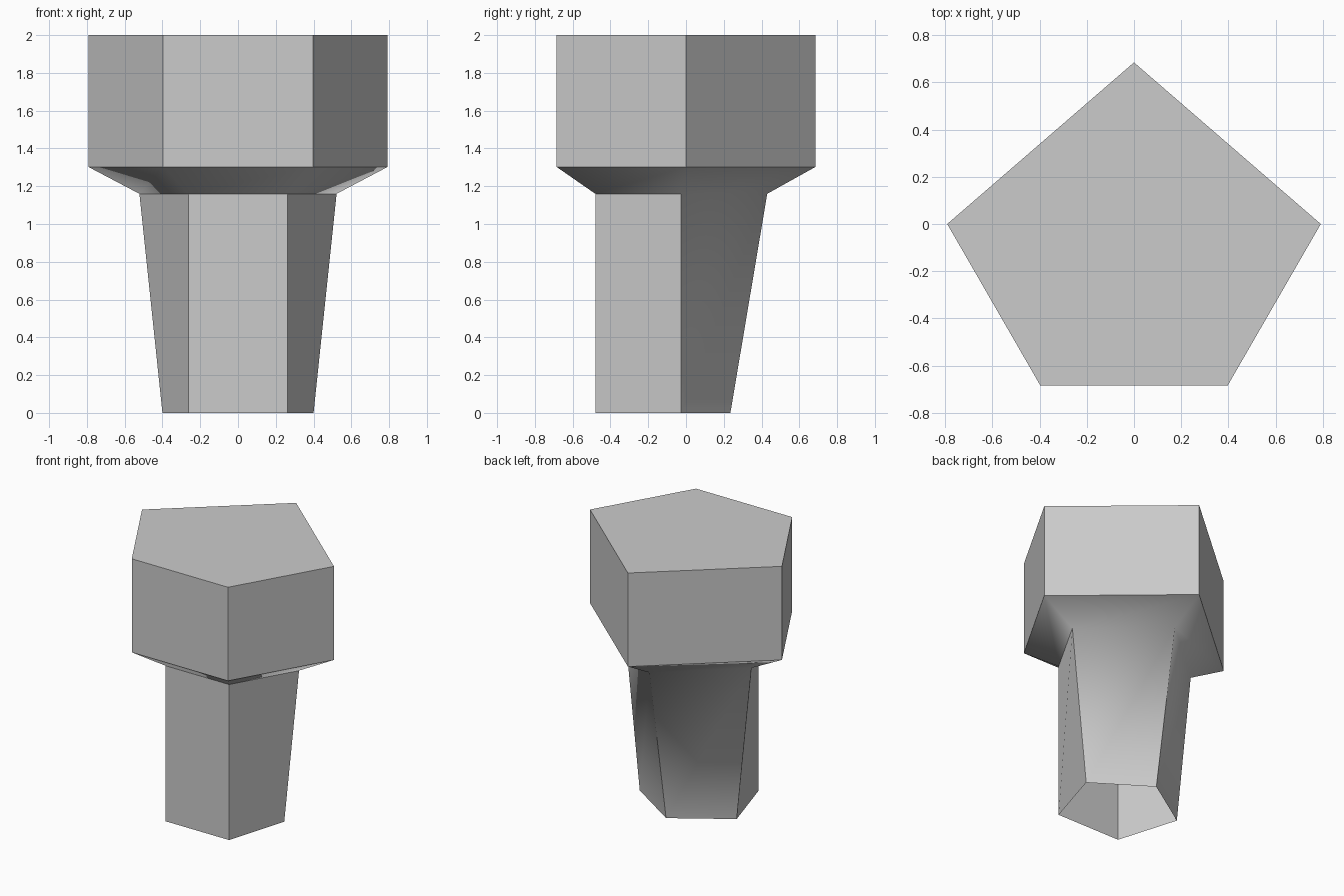
import bpy
import bmesh
from math import radians

cube = bpy.data.objects.get("Cube")
if cube:
    bpy.data.objects.remove(cube, do_unlink=True)

grey = bpy.data.materials.new("plain grey")
grey.use_nodes = True
colour = (0.6, 0.6, 0.6, 1.0)
grey.diffuse_color = colour
grey.node_tree.nodes["Principled BSDF"].inputs["Base Color"].default_value = colour


def pentagon(bm, z, back_y, side_x, side_y, front_x, front_y):
    """Mirror-symmetric five-sided ring, anticlockwise from the back corner."""
    corners = [(0, back_y), (-side_x, side_y), (-front_x, front_y),
               (front_x, front_y), (side_x, side_y)]
    return [bm.verts.new((x, y, z)) for x, y in corners]


bm = bmesh.new()

# Tapered shaft (open underneath), sloping collar and wide head
rings = [
    pentagon(bm, 0.0, 0.235, 0.4, -0.026, 0.262, -0.48),
    pentagon(bm, 1.16, 0.43, 0.522, -0.026, 0.262, -0.48),
    pentagon(bm, 1.302, 0.685, 0.792, 0.0, 0.397, -0.685),
    pentagon(bm, 2.0, 0.685, 0.792, 0.0, 0.397, -0.685),
]
for low, high in zip(rings, rings[1:]):
    for i in range(5):
        j = (i + 1) % 5
        bm.faces.new((low[i], low[j], high[j], high[i]))

# Flat top of the head
bm.faces.new(rings[-1])

mesh = bpy.data.meshes.new("five_sided_peg")
bm.to_mesh(mesh)
bm.free()
mesh.materials.append(grey)
peg = bpy.data.objects.new("five_sided_peg", mesh)
bpy.context.collection.objects.link(peg)

# Blend the collar faces, keep every other edge crisp
bpy.ops.object.select_all(action="DESELECT")
peg.select_set(True)
bpy.context.view_layer.objects.active = peg
bpy.ops.object.shade_smooth_by_angle(angle=radians(49))
